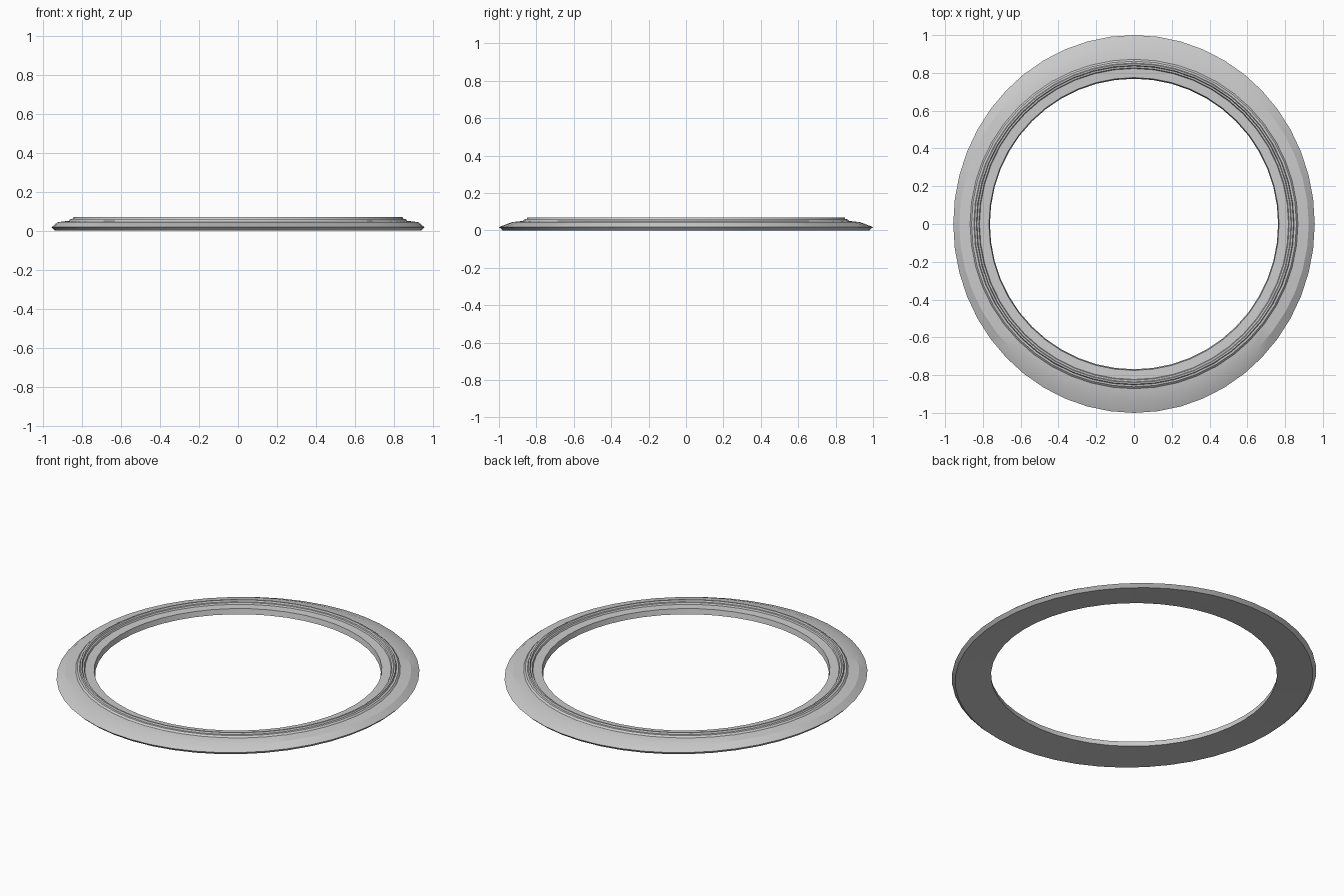
import bpy, bmesh, math

cube = bpy.data.objects.get("Cube")
if cube:
    bpy.data.objects.remove(cube, do_unlink=True)

SEGMENTS = 48

# Closed cross-section: x radius, y radius, height
PROFILE = [
    (0.940, 0.980, 0.000),   # underside outer edge
    (0.957, 1.000, 0.018),   # widest rim
    (0.925, 0.932, 0.044),   # sloping shoulder
    (0.868, 0.872, 0.051),
    (0.860, 0.862, 0.060),   # lower outer step
    (0.848, 0.852, 0.061),
    (0.844, 0.848, 0.070),   # raised crest
    (0.835, 0.840, 0.070),
    (0.831, 0.836, 0.061),   # inner steps
    (0.822, 0.827, 0.060),
    (0.818, 0.823, 0.051),
    (0.768, 0.775, 0.049),   # inner ledge
    (0.763, 0.769, 0.018),   # bottom of inner wall
]


def flat_material(name, value):
    mat = bpy.data.materials.new(name)
    mat.use_nodes = True
    color = (value, value, value, 1)
    mat.diffuse_color = color
    mat.node_tree.nodes["Principled BSDF"].inputs["Base Color"].default_value = color
    return mat


def elliptical_ring(name, profile, mat):
    bm = bmesh.new()
    loops = []
    for rx, ry, z in profile:
        angles = [math.tau * i / SEGMENTS for i in range(SEGMENTS)]
        loops.append([bm.verts.new((rx * math.cos(a), ry * math.sin(a), z)) for a in angles])
    # Bridge neighbouring loops, wrapping back to the first
    for k, lower in enumerate(loops):
        upper = loops[(k + 1) % len(loops)]
        for i in range(SEGMENTS):
            j = (i + 1) % SEGMENTS
            bm.faces.new((lower[i], lower[j], upper[j], upper[i]))
    bmesh.ops.recalc_face_normals(bm, faces=bm.faces)
    mesh = bpy.data.meshes.new(name)
    bm.to_mesh(mesh)
    bm.free()
    mesh.materials.append(mat)
    obj = bpy.data.objects.new(name, mesh)
    bpy.context.collection.objects.link(obj)
    return obj


ring = elliptical_ring("trim_ring", PROFILE, flat_material("light_grey", 0.6))
bpy.ops.object.select_all(action="DESELECT")
ring.select_set(True)
bpy.context.view_layer.objects.active = ring
bpy.ops.object.shade_smooth_by_angle(angle=math.radians(20))
